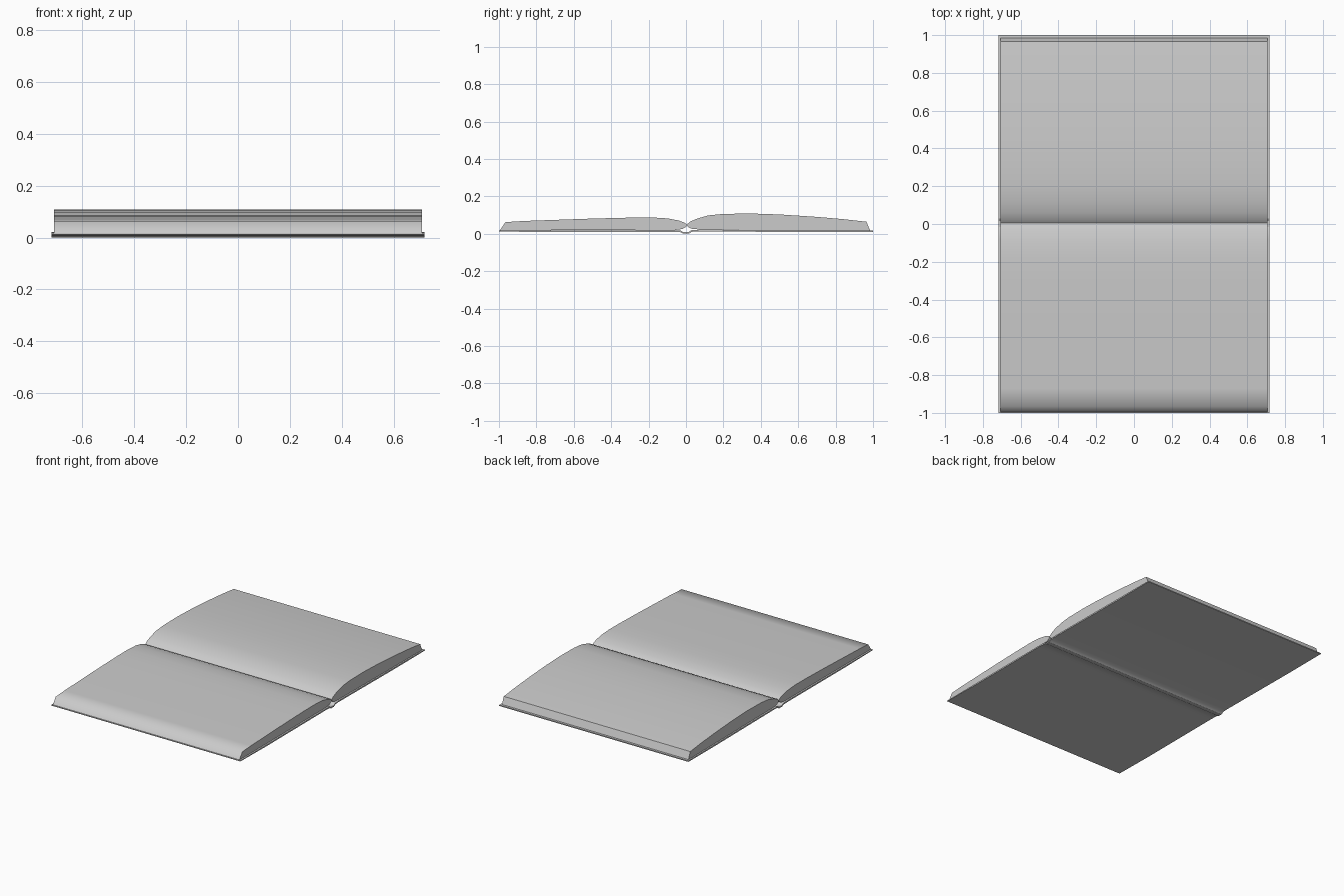
import bpy, bmesh, math

cube = bpy.data.objects.get("Cube")
if cube:
    bpy.data.objects.remove(cube, do_unlink=True)

paper = bpy.data.materials.new("plain grey")
paper.use_nodes = True
colour = (0.6, 0.6, 0.6, 1)
paper.diffuse_color = colour
paper.node_tree.nodes["Principled BSDF"].inputs["Base Color"].default_value = colour


def extrude_profile(name, profile, half_width, angle):
    """Sweep a closed (y, z) outline along x."""
    bm = bmesh.new()
    face = bm.faces.new([bm.verts.new((-half_width, y, z)) for y, z in profile])
    swept = bmesh.ops.extrude_face_region(bm, geom=[face])["geom"]
    verts = [v for v in swept if isinstance(v, bmesh.types.BMVert)]
    bmesh.ops.translate(bm, vec=(2 * half_width, 0, 0), verts=verts)
    bmesh.ops.recalc_face_normals(bm, faces=bm.faces)
    mesh = bpy.data.meshes.new(name)
    bm.to_mesh(mesh)
    bm.free()
    mesh.materials.append(paper)
    obj = bpy.data.objects.new(name, mesh)
    bpy.context.collection.objects.link(obj)
    bpy.ops.object.select_all(action="DESELECT")
    obj.select_set(True)
    bpy.context.view_layer.objects.active = obj
    bpy.ops.object.shade_smooth_by_angle(angle=math.radians(angle))
    return obj


# Front page block, with a softly shaded fore edge
extrude_profile("front_pages", [
    (-0.995, 0.018), (-0.965, 0.062), (-0.87, 0.068), (-0.7, 0.074),
    (-0.5, 0.081), (-0.3, 0.086), (-0.18, 0.087), (-0.1, 0.082),
    (-0.04, 0.071), (-0.01, 0.06), (0.005, 0.05), (0.0, 0.036),
    (-0.02, 0.025), (-0.06, 0.02)], 0.708, 62)

# Back page block, thicker, with a crisp fore edge
extrude_profile("back_pages", [
    (0.985, 0.015), (0.965, 0.064), (0.85, 0.077), (0.7, 0.09),
    (0.5, 0.103), (0.35, 0.108), (0.2, 0.106), (0.12, 0.098),
    (0.06, 0.081), (0.025, 0.066), (0.005, 0.05), (0.01, 0.036),
    (0.035, 0.025), (0.08, 0.023)], 0.708, 50)

# Cover boards joined by a shallow spine trough
extrude_profile("cover", [
    (-1.0, 0.012), (-1.0, 0.017), (-0.08, 0.019), (-0.03, 0.018),
    (-0.015, 0.009), (0.015, 0.009), (0.03, 0.019), (0.08, 0.022),
    (1.0, 0.016), (1.0, 0.009), (0.7, 0.008), (0.06, 0.013),
    (0.03, 0.01), (0.015, 0.0), (-0.015, 0.0), (-0.03, 0.008),
    (-0.08, 0.01), (-0.7, 0.008)], 0.718, 30)
